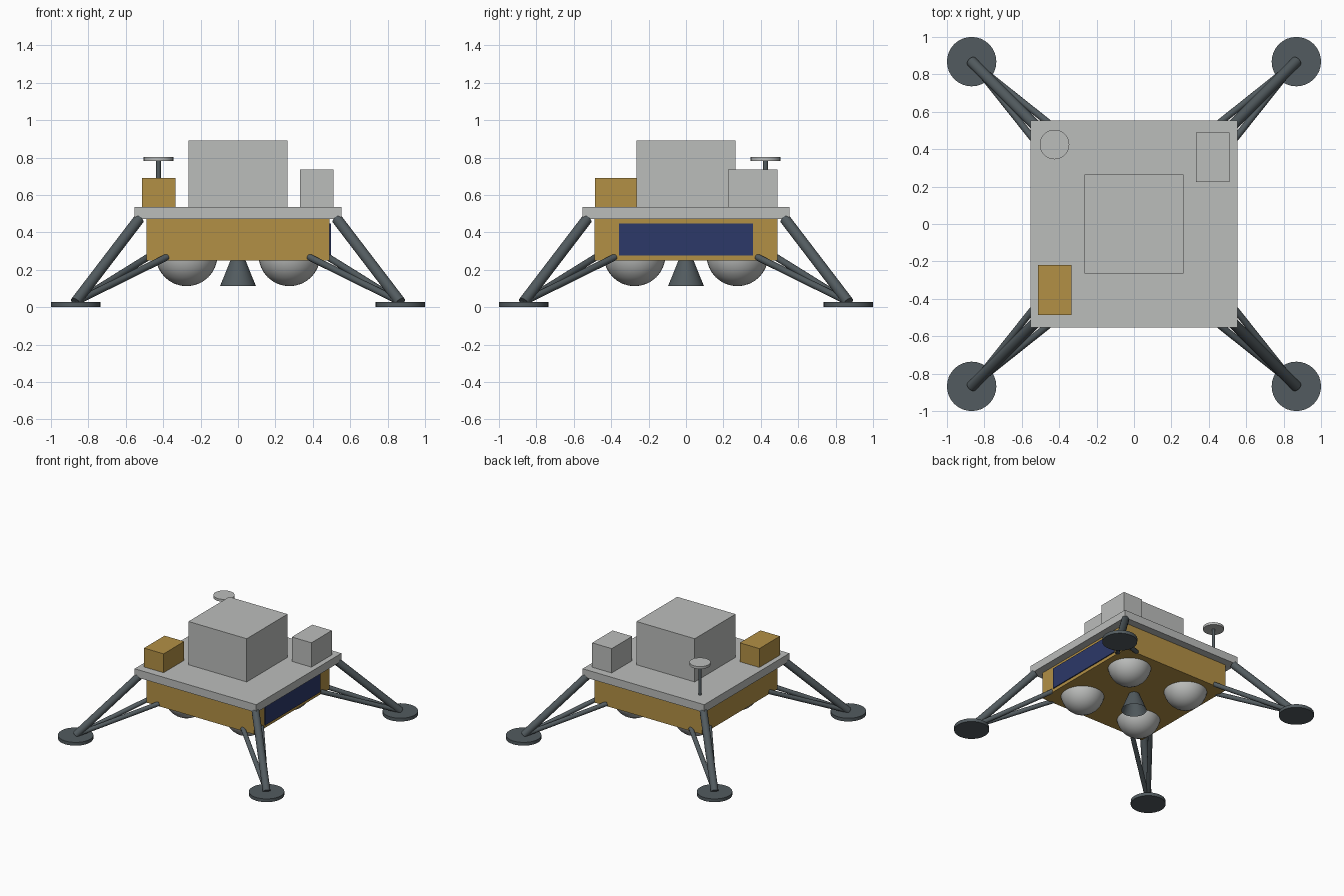
import bpy
import bmesh
from mathutils import Vector

cube = bpy.data.objects.get("Cube")
if cube:
    bpy.data.objects.remove(cube, do_unlink=True)


def material(name, rgb):
    m = bpy.data.materials.new(name)
    m.use_nodes = True
    m.diffuse_color = (*rgb, 1)
    m.node_tree.nodes["Principled BSDF"].inputs["Base Color"].default_value = (*rgb, 1)
    return m


SILVER = material("silver grey", (0.50, 0.51, 0.50))
GOLD = material("gold foil", (0.45, 0.28, 0.06))
DARK = material("dark steel", (0.085, 0.105, 0.115))
BLUE = material("solar blue", (0.025, 0.04, 0.14))


def finish(name, bm, mat, smooth=False):
    mesh = bpy.data.meshes.new(name)
    bm.to_mesh(mesh)
    bm.free()
    mesh.materials.append(mat)
    obj = bpy.data.objects.new(name, mesh)
    bpy.context.collection.objects.link(obj)
    if smooth:
        bpy.ops.object.select_all(action="DESELECT")
        obj.select_set(True)
        bpy.context.view_layer.objects.active = obj
        bpy.ops.object.shade_smooth_by_angle()
    return obj


def box(name, mat, low, high):
    low, high = Vector(low), Vector(high)
    bm = bmesh.new()
    bmesh.ops.create_cube(bm, size=1)
    bmesh.ops.scale(bm, vec=high - low, verts=bm.verts)
    bmesh.ops.translate(bm, vec=(low + high) / 2, verts=bm.verts)
    return finish(name, bm, mat)


def rod(name, mat, start, end, r1, r2=None, caps=True, sides=32):
    """Cylinder or cone running from start to end."""
    start, end = Vector(start), Vector(end)
    axis = end - start
    bm = bmesh.new()
    bmesh.ops.create_cone(bm, cap_ends=caps, segments=sides, radius1=r1,
                          radius2=r1 if r2 is None else r2, depth=axis.length)
    bmesh.ops.rotate(bm, verts=bm.verts,
                     matrix=Vector((0, 0, 1)).rotation_difference(axis).to_matrix())
    bmesh.ops.translate(bm, vec=(start + end) / 2, verts=bm.verts)
    return finish(name, bm, mat, smooth=True)


# Body, deck and the equipment on it
box("body", GOLD, (-0.49, -0.49, 0.25), (0.49, 0.49, 0.47))
box("deck", SILVER, (-0.553, -0.553, 0.47), (0.553, 0.553, 0.535))
box("main_cabin", SILVER, (-0.265, -0.265, 0.535), (0.265, 0.265, 0.89))
box("instrument_box", SILVER, (0.332, 0.225, 0.535), (0.51, 0.49, 0.735))
box("foil_box", GOLD, (-0.513, -0.487, 0.535), (-0.335, -0.22, 0.69))
box("side_panel", BLUE, (0.489, -0.357, 0.276), (0.498, 0.357, 0.447))

# Dish antenna
rod("antenna_mast", DARK, (-0.425, 0.425, 0.53), (-0.425, 0.425, 0.785), 0.013, sides=16)
rod("antenna_dish", SILVER, (-0.425, 0.425, 0.782), (-0.425, 0.425, 0.802), 0.079)

# Engine nozzle, open at the bottom
rod("engine_nozzle", DARK, (0, 0, 0.112), (0, 0, 0.26), 0.096, 0.036, caps=False)

# Four corners: tank, foot pad, main strut and two side struts
for sx, side in ((-1, "right"), (1, "left")):
    for sy, end in ((-1, "front"), (1, "back")):
        tag = f"{end}_{side}"

        def corner(x, y, z):
            return (x * sx, y * sy, z)

        bm = bmesh.new()
        bmesh.ops.create_uvsphere(bm, u_segments=32, v_segments=16, radius=0.165)
        bmesh.ops.translate(bm, vec=corner(0.275, 0.275, 0.277), verts=bm.verts)
        finish(f"tank_{tag}", bm, SILVER, smooth=True)

        rod(f"foot_pad_{tag}", DARK, corner(0.868, 0.868, 0), corner(0.868, 0.868, 0.027), 0.132)
        foot = corner(0.868, 0.868, 0.027)
        rod(f"main_strut_{tag}", DARK, foot, corner(0.53, 0.53, 0.47), 0.029, sides=24)
        for i, top in enumerate(((0.38, 0.48, 0.268), (0.48, 0.38, 0.268))):
            rod(f"side_strut_{tag}_{i + 1}", DARK, foot, corner(*top), 0.018, sides=16)
